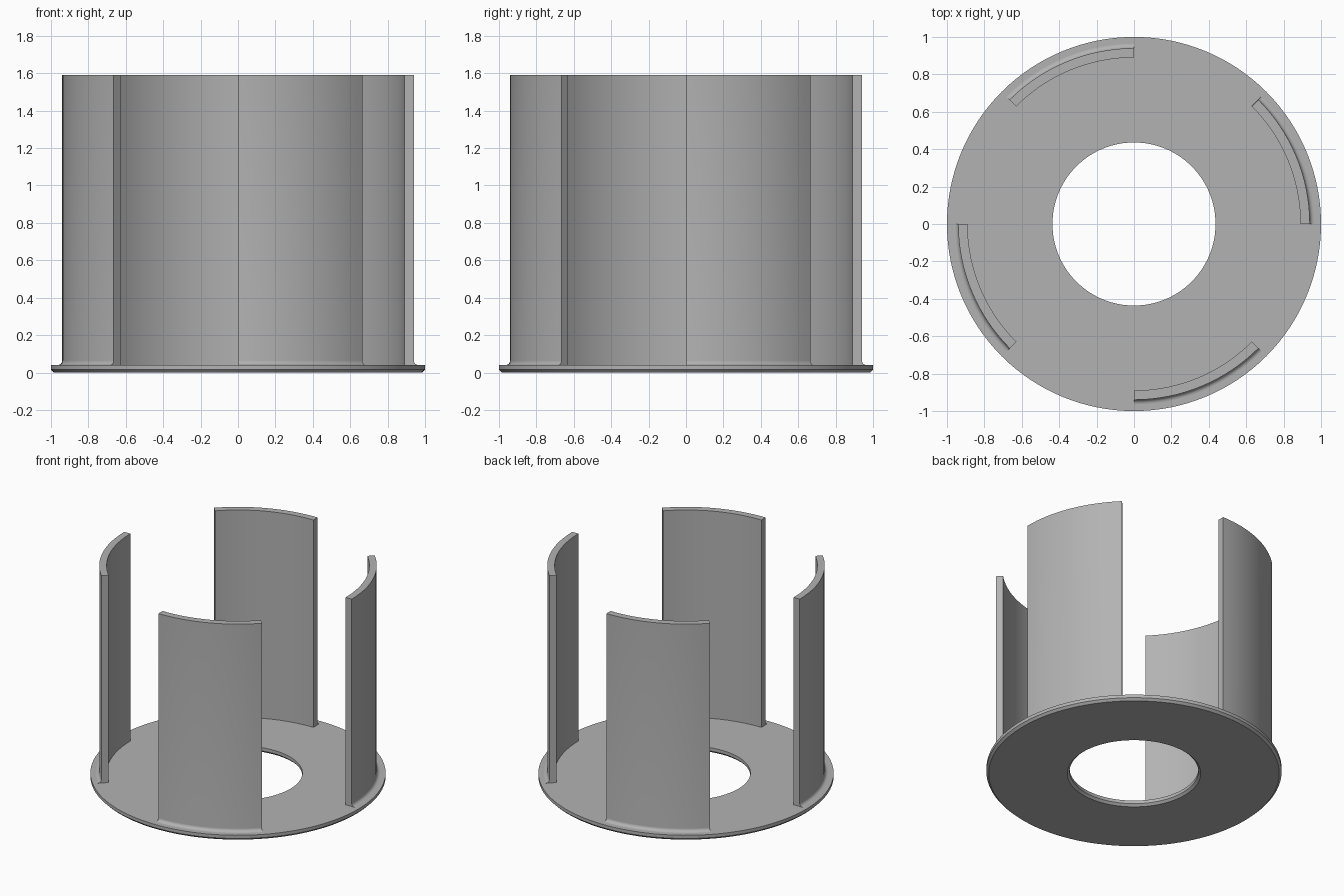
import bpy
import bmesh
from math import cos, sin, radians, pi

default = bpy.data.objects.get("Cube")
if default:
    bpy.data.objects.remove(default, do_unlink=True)

# Single grey finish
GREY = (0.45, 0.45, 0.45, 1.0)
grey = bpy.data.materials.new("plain grey")
grey.use_nodes = True
grey.diffuse_color = GREY
grey.node_tree.nodes["Principled BSDF"].inputs["Base Color"].default_value = GREY

PLATE_TOP = 0.04
WALL_TOP = 1.59
WALL_INNER, WALL_OUTER = 0.89, 0.94
FILLET = 0.024
CHAMFER = 0.016


def sweep(name, profile, start, angle, steps):
    """Revolve a closed (radius, height) profile around z; cap it if it is a partial turn."""
    full = angle >= 360
    bm = bmesh.new()
    rings = []
    for i in range(steps if full else steps + 1):
        a = radians(start + angle * i / steps)
        rings.append([bm.verts.new((r * cos(a), r * sin(a), z)) for r, z in profile])
    n = len(profile)
    for i in range(steps):
        a, b = rings[i], rings[(i + 1) % len(rings)]
        for j in range(n):
            k = (j + 1) % n
            bm.faces.new((a[j], b[j], b[k], a[k]))
    if not full:
        bm.faces.new(rings[0])
        bm.faces.new(rings[-1][::-1])
    bmesh.ops.recalc_face_normals(bm, faces=bm.faces)
    mesh = bpy.data.meshes.new(name)
    bm.to_mesh(mesh)
    bm.free()
    mesh.materials.append(grey)
    obj = bpy.data.objects.new(name, mesh)
    bpy.context.collection.objects.link(obj)
    bpy.ops.object.select_all(action="DESELECT")
    obj.select_set(True)
    bpy.context.view_layer.objects.active = obj
    bpy.ops.object.shade_smooth_by_angle(angle=radians(25))
    return obj


# Ring-shaped base plate, chamfered along its lower edges
hole, rim = 0.436, 1.0
sweep("base_plate", [
    (hole + CHAMFER, 0), (rim - CHAMFER, 0), (rim, CHAMFER),
    (rim, PLATE_TOP), (hole, PLATE_TOP), (hole, CHAMFER),
], 0, 360, 128)

# Curved upright walls with a concave fillet at the outer foot
fillet = [(WALL_OUTER + FILLET * (1 - sin(t)), PLATE_TOP + FILLET * (1 - cos(t)))
          for t in (pi / 2 * i / 6 for i in range(7))]
wall = [(WALL_INNER, PLATE_TOP)] + fillet + [(WALL_OUTER, WALL_TOP), (WALL_INNER, WALL_TOP)]
for side, start in (("left", 0), ("back", 90), ("right", 180), ("front", 270)):
    sweep(side + "_wall", wall, start, 45, 16)
